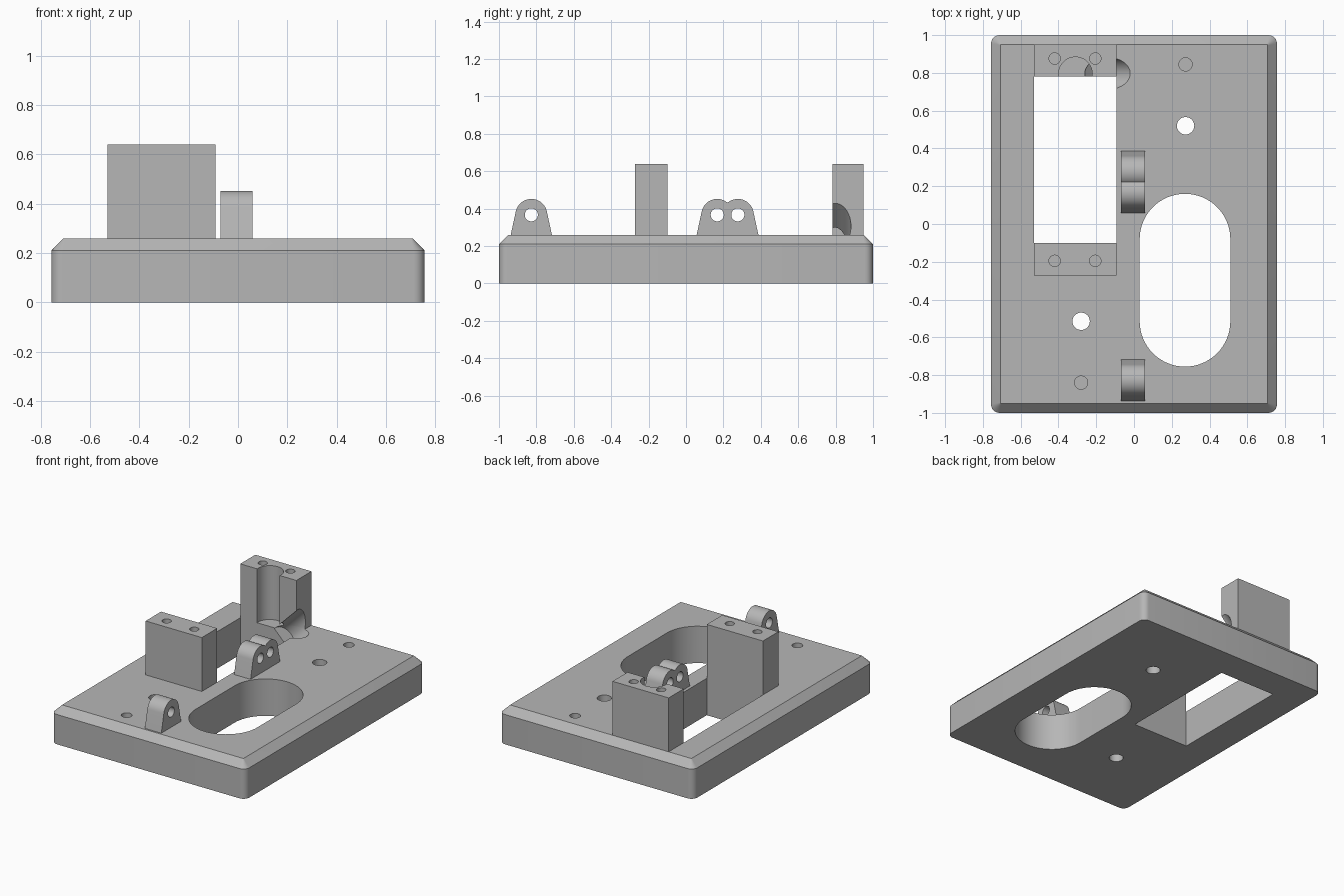
import bpy, bmesh, math
from mathutils import Matrix, Vector

cube = bpy.data.objects.get("Cube")
if cube:
    bpy.data.objects.remove(cube, do_unlink=True)

grey = bpy.data.materials.new("plain_grey")
grey.use_nodes = True
colour = (0.47, 0.47, 0.47, 1)
grey.diffuse_color = colour
grey.node_tree.nodes["Principled BSDF"].inputs["Base Color"].default_value = colour

TOP = 0.26          # plate top
BLOCK_TOP = 0.64


def make(name, bm):
    bmesh.ops.recalc_face_normals(bm, faces=bm.faces)
    mesh = bpy.data.meshes.new(name)
    bm.to_mesh(mesh)
    bm.free()
    mesh.materials.append(grey)
    obj = bpy.data.objects.new(name, mesh)
    bpy.context.collection.objects.link(obj)
    return obj


def loft(name, rings):
    """Closed solid through rings of equal length."""
    bm = bmesh.new()
    loops = [[bm.verts.new(p) for p in ring] for ring in rings]
    n = len(loops[0])
    for a, b in zip(loops, loops[1:]):
        for i in range(n):
            j = (i + 1) % n
            bm.faces.new((a[i], a[j], b[j], b[i]))
    bm.faces.new(loops[0][::-1])
    bm.faces.new(loops[-1])
    return make(name, bm)


def box(name, x0, x1, y0, y1, z0, z1):
    outline = [(x0, y0), (x1, y0), (x1, y1), (x0, y1)]
    return loft(name, [[(x, y, z) for x, y in outline] for z in (z0, z1)])


def rod(start, direction, length, radius):
    """Round cutter running from a start point along a direction."""
    d = Vector(direction).normalized()
    mat = (Matrix.Translation(Vector(start) + d * length / 2)
           @ d.to_track_quat("Z", "Y").to_matrix().to_4x4())
    bm = bmesh.new()
    bmesh.ops.create_cone(bm, cap_ends=True, segments=48, radius1=radius,
                          radius2=radius, depth=length, matrix=mat)
    return make("cutter", bm)


def rounded_rect(hx, hy, r, z, steps=6):
    pts = []
    for k, (sx, sy) in enumerate([(1, 1), (-1, 1), (-1, -1), (1, -1)]):
        for i in range(steps + 1):
            a = math.pi / 2 * (k + i / steps)
            pts.append((sx * (hx - r) + r * math.cos(a),
                        sy * (hy - r) + r * math.sin(a), z))
    return pts


def boolean(obj, others, operation="DIFFERENCE"):
    """Apply a boolean for each helper, then bake the result."""
    for other in others:
        other.hide_render = True
        mod = obj.modifiers.new("bool", "BOOLEAN")
        mod.operation = operation
        mod.solver = "EXACT"
        mod.object = other
    graph = bpy.context.evaluated_depsgraph_get()
    baked = bpy.data.meshes.new_from_object(obj.evaluated_get(graph))
    obj.modifiers.clear()
    obj.data = baked
    for other in others:
        bpy.data.objects.remove(other, do_unlink=True)


def drill(x, y, top, depth, radius):
    return rod((x, y, top + 0.05), (0, 0, -1), depth + 0.05, radius)


def bore():
    """Slanted cable channel shared by the plate and the back block."""
    return rod((-0.205, 0.797, 0.195), (1, 0, 1), 0.6, 0.085)


# Plate with rounded corners and a bevelled top rim
plate = loft("base_plate", [rounded_rect(0.757, 1, 0.045, 0),
                            rounded_rect(0.757, 1, 0.045, 0.21),
                            rounded_rect(0.707, 0.95, 0.004, TOP)])

# Long rounded slot outline
slot = []
for k, cy in enumerate((-0.08, -0.515)):
    for i in range(33):
        a = math.pi * (k + i / 32)
        slot.append((0.27 + 0.24 * math.cos(a), cy + 0.24 * math.sin(a)))
slot_cutter = loft("cutter", [[(x, y, z) for x, y in slot] for z in (-0.1, 0.4)])

boolean(plate, [
    box("cutter", -0.53, -0.092, -0.10, 0.782, -0.1, 0.4),
    slot_cutter,
    drill(0.273, 0.52, TOP, 0.4, 0.046),
    drill(-0.28, -0.515, TOP, 0.4, 0.046),
    drill(0.273, 0.845, TOP, 0.15, 0.035),
    drill(-0.28, -0.84, TOP, 0.15, 0.035),
    bore(),
])

# Two mounting blocks at the ends of the window
front_block = box("front_block", -0.53, -0.092, -0.272, -0.10, TOP, BLOCK_TOP)
back_block = box("back_block", -0.53, -0.092, 0.782, 0.95, TOP, BLOCK_TOP)
for block, y, extra in ((front_block, -0.195, []),
                        (back_block, 0.876,
                         [rod((-0.31, 0.795, 0.1), (0, 0, 1), 0.7, 0.089), bore()])):
    boolean(block, extra + [drill(x, y, BLOCK_TOP, 0.2, 0.03)
                            for x in (-0.42, -0.205)])


# Hinge ears: tapered lugs with a round top
def ear(name, y):
    arc = [math.radians(12 + 156 * i / 24) for i in range(25)]
    outline = [(0.11, TOP)] + [(0.085 * math.cos(a), 0.367 + 0.085 * math.sin(a))
                               for a in arc] + [(-0.11, TOP)]
    return loft(name, [[(x, y + py, z) for py, z in outline] for x in (-0.07, 0.058)])


def eye(y):
    return rod((-0.2, y, 0.367), (1, 0, 0), 0.4, 0.035)


front_ear = ear("front_hinge_ear", -0.827)
boolean(front_ear, [eye(-0.827)])
double_ear = ear("double_hinge_ear", 0.167)
boolean(double_ear, [ear("helper", 0.277)], "UNION")
boolean(double_ear, [eye(0.167), eye(0.277)])

# Smooth the round surfaces, keep the machined edges crisp
for obj in (plate, front_block, back_block, front_ear, double_ear):
    bpy.ops.object.select_all(action="DESELECT")
    obj.select_set(True)
    bpy.context.view_layer.objects.active = obj
    bpy.ops.object.shade_smooth_by_angle(angle=math.radians(30))
